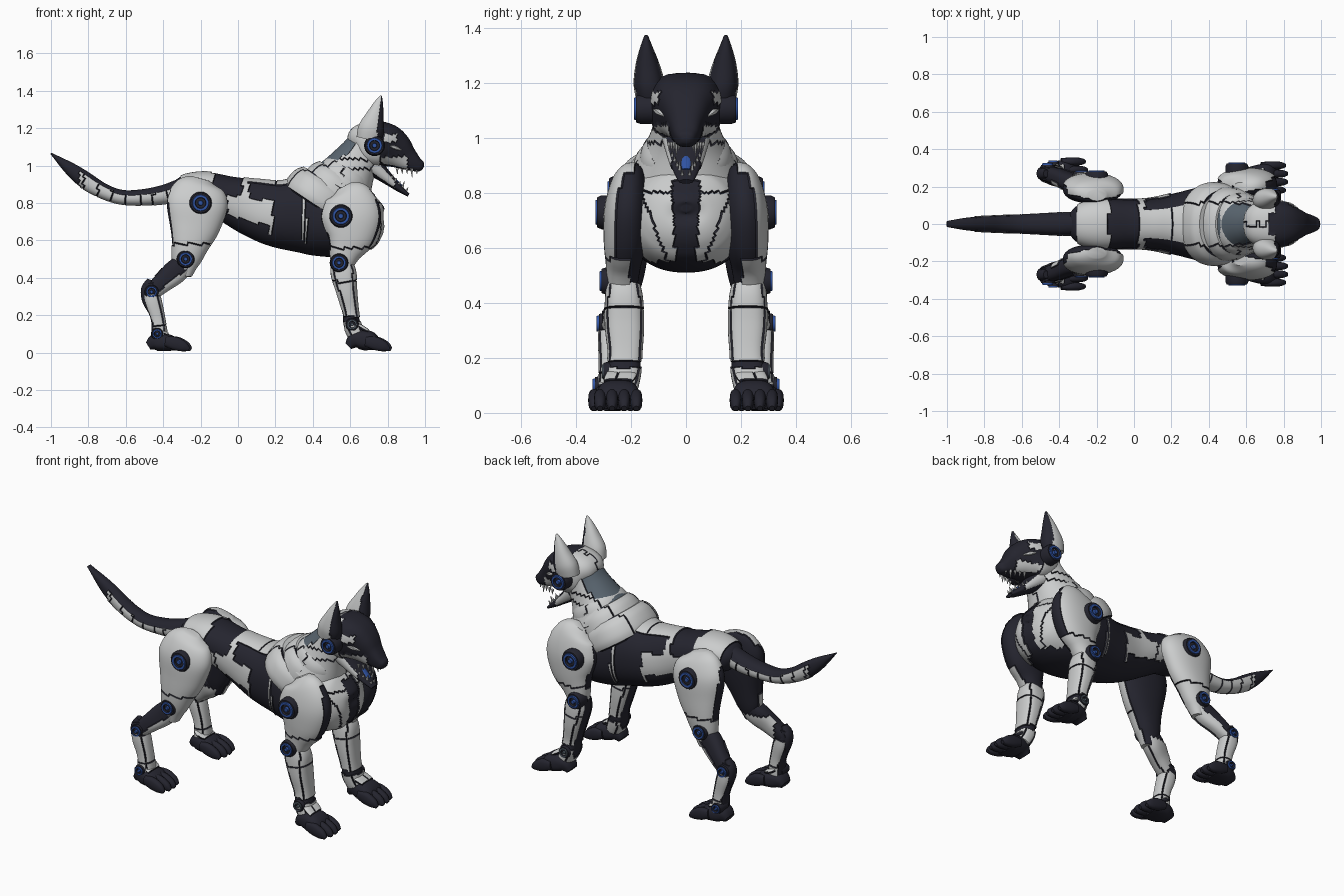
import bpy, bmesh, math
from mathutils import Vector

if "Cube" in bpy.data.objects:
    bpy.data.objects.remove(bpy.data.objects["Cube"])

WHITE, DARK, GREY, BLUE = range(4)
MATS = []
for label, rgb in (("armour white", (.60, .61, .61)), ("near black", (.018, .018, .028)),
                   ("slate grey", (.10, .13, .16)), ("joint blue", (.03, .09, .38))):
    m = bpy.data.materials.new(label)
    m.use_nodes = True
    m.diffuse_color = (*rgb, 1)
    m.node_tree.nodes["Principled BSDF"].inputs["Base Color"].default_value = (*rgb, 1)
    MATS.append(m)


def finish(name, bm, mirror):
    mesh = bpy.data.meshes.new(name)
    bm.to_mesh(mesh)
    bm.free()
    for m in MATS:
        mesh.materials.append(m)
    ob = bpy.data.objects.new(name, mesh)
    bpy.context.collection.objects.link(ob)
    bpy.ops.object.select_all(action='DESELECT')
    ob.select_set(True)
    bpy.context.view_layer.objects.active = ob
    bpy.ops.object.shade_smooth_by_angle(angle=math.radians(35))
    if mirror:
        ob.modifiers.new("mirror", 'MIRROR').use_axis = (False, True, False)


def resample(stations, steps):
    """Smooth curve through the stations (x, y, z, in-plane radius, y radius)."""
    pts = [stations[0], *stations, stations[-1]]
    out = []
    for i in range(1, len(pts) - 2):
        p0, p1, p2, p3 = pts[i - 1:i + 3]
        for s in range(steps):
            t = s / steps
            out.append([.5 * (2 * b + (c - a) * t + (2 * a - 5 * b + 4 * c - d) * t * t
                              + (3 * b - a - 3 * c + d) * t ** 3)
                        for a, b, c, d in zip(p0, p1, p2, p3)])
    return out + [list(stations[-1])]


def loft(name, stations, rule=WHITE, mirror=False, steps=6, segs=36, power=.9, raise_by=.006):
    """Skin ellipses along a path; rule gives (colour, panel) and white panels are raised."""
    path = resample(stations, steps)
    bm = bmesh.new()
    rings = []
    for i, (x, y, z, a, b) in enumerate(path):
        p, q = path[max(i - 1, 0)], path[min(i + 1, len(path) - 1)]
        t = Vector((q[0] - p[0], 0, q[2] - p[2])).normalized()
        up = Vector((-t.z, 0, t.x))
        ring = []
        for k in range(segs):
            ang = math.tau * (k + .5) / segs
            c, s = math.cos(ang), math.sin(ang)
            c, s = (math.copysign(abs(v) ** power, v) for v in (c, s))
            ring.append(bm.verts.new(Vector((x, y, z)) + up * a * c + Vector((0, b * s, 0))))
        rings.append(ring)
    for r, n in zip(rings, rings[1:]):
        for k in range(segs):
            j = (k + 1) % segs
            bm.faces.new((r[k], r[j], n[j], n[k]))
    bm.faces.new(rings[0])
    bm.faces.new(rings[-1])
    bmesh.ops.recalc_face_normals(bm, faces=bm.faces)
    groups = {}
    for f in bm.faces:
        col, panel = rule(f.calc_center_median(), f.normal) if callable(rule) else (rule, 0)
        f.material_index = col
        if col == WHITE:
            groups.setdefault(panel, []).append(f)
    if callable(rule):
        for faces in groups.values():
            rim = bmesh.ops.inset_region(bm, faces=faces, thickness=.004, depth=raise_by,
                                         use_even_offset=False)
            for f in rim["faces"]:
                f.material_index = DARK
    finish(name, bm, mirror)


def disc(name, x, z, y0, y1, r, hub=BLUE):
    """Round joint cover facing sideways, with a coloured ring and hub."""
    d = y1 - y0
    profile = [(r, y0, DARK), (r, y1 - .35 * d, DARK), (.88 * r, y1 - .1 * d, DARK),
               (.74 * r, y1 - .1 * d, hub), (.7 * r, y1, hub), (.5 * r, y1, DARK),
               (.46 * r, y1 - .2 * d, DARK), (.24 * r, y1 - .2 * d, hub), (.2 * r, y1, hub),
               (.05 * r, y1, hub)]
    bm = bmesh.new()
    n = 28
    rings = [[bm.verts.new((x + q * math.cos(math.tau * k / n), y, z + q * math.sin(math.tau * k / n)))
              for k in range(n)] for q, y, _ in profile]
    for i in range(len(rings) - 1):
        for k in range(n):
            j = (k + 1) % n
            bm.faces.new((rings[i][k], rings[i][j], rings[i + 1][j],
                          rings[i + 1][k])).material_index = profile[i][2]
    bm.faces.new(rings[0]).material_index = DARK
    bm.faces.new(rings[-1]).material_index = hub
    bmesh.ops.recalc_face_normals(bm, faces=bm.faces)
    finish(name, bm, True)


# Torso: dark belly, saddle and flank patches, split chest plates
def torso_rule(c, n):
    if n.z < (-.85 if c.x > .58 else -.62) or (c.x < .17 and c.z < .69 + max(0, .1 - c.x) * .3):
        return DARK, 0
    if -.13 < c.x < .02 and c.z > .84 or c.x < -.27 and n.x < -.5:
        return DARK, 0
    if .19 < c.x < .34 and c.z < .86 or .37 < c.x < .62 and c.z < .84:
        return DARK, 0
    if .06 < c.x < .3 and .25 < n.z < .8 and c.z > .82 and abs(c.y) > .07:
        return DARK, 0
    if c.x > .62 and abs(c.y) < .03 + .06 * (c.z - .5) and c.z < .84:
        return DARK, 0
    chest = c.x > .6
    return WHITE, (c.x > -.06, c.x > .2, c.x > .36, chest, chest and c.y > 0, chest and c.z > .8,
                   chest and abs(c.y) > .04 + .12 * (c.z - .5) / .3)


loft("torso", [(-.35, 0, .85, .03, .04), (-.30, 0, .86, .08, .10), (-.18, 0, .865, .10, .13),
               (-.05, 0, .82, .125, .13), (.08, 0, .775, .155, .135), (.22, 0, .74, .18, .165),
               (.38, 0, .735, .21, .205), (.52, 0, .715, .205, .225), (.64, 0, .72, .19, .205),
               (.72, 0, .735, .145, .16), (.765, 0, .745, .07, .09), (.775, 0, .745, .012, .015)],
     torso_rule, steps=8, segs=60)

# Neck core and overlapping collar plates
loft("neck", [(.54, 0, .88, .18, .19), (.60, 0, .98, .135, .135), (.65, 0, 1.06, .11, .11),
              (.69, 0, 1.14, .088, .1)],
     lambda c, n: (GREY, 0) if n.x < -.25 else (WHITE, (c.z > .98, c.z > 1.03, c.y > 0)))
collar = lambda c, n: (WHITE, (c.y > .11, c.y < -.11, c.x > .56))
for i, (x, z, r) in enumerate(((.43, .82, .195), (.50, .86, .172), (.55, .9, .148))):
    loft(f"collar_plate_{i + 1}", [(x - .02, 0, z - .03, r * .97, r * 1.08), (x, 0, z, r, r * 1.12),
                                   (x + .035, 0, z + .05, r * .95, r * 1.05),
                                   (x + .055, 0, z + .08, r * .83, r * .9)], collar, steps=4, segs=44)


# Head with dark mask and pale cheeks
def head_rule(c, n):
    if c.x < .76:
        return (DARK if n.z > .3 and abs(c.y) < .05 and c.x > .72 else WHITE), c.y > 0
    if c.x < .91 and abs(n.y) > .45 and c.z < 1.05:
        return WHITE, 2 + (c.y > 0)
    if .78 < c.x < .85 and abs(n.y) > .4 and 1.12 < c.z < 1.17:
        return WHITE, 4 + (c.y > 0)
    return DARK, 0


loft("head", [(.61, 0, 1.10, .05, .06), (.65, 0, 1.115, .1, .11), (.73, 0, 1.115, .122, .13),
              (.79, 0, 1.108, .118, .122), (.845, 0, 1.08, .1, .092), (.9, 0, 1.04, .068, .063),
              (.95, 0, 1.008, .042, .046), (.98, 0, .995, .028, .032), (.992, 0, .99, .01, .014)],
     head_rule, segs=48, power=.75, raise_by=.003)
loft("eye", [(.815, .114, 1.103, .004, .006), (.843, .101, 1.095, .01, .01),
             (.875, .082, 1.082, .003, .006)], WHITE, True, segs=10)
loft("lower_jaw", [(.72, 0, 1.0, .055, .085), (.80, 0, .93, .033, .064), (.86, 0, .88, .02, .046),
                   (.912, 0, .842, .009, .026)],
     lambda c, n: (WHITE, c.y > 0) if abs(n.y) > .6 and c.x < .84 else (DARK, 0), raise_by=.003)
loft("tongue", [(.80, 0, .955, .01, .016), (.84, 0, .917, .012, .022), (.88, 0, .885, .006, .014)],
     BLUE, segs=14)
for i in range(5):
    x, y = .85 + .026 * i, .062 - .009 * i
    h = .035 if i == 3 else .016
    loft(f"upper_tooth_{i + 1}", [(x, y, .985, .009, .007), (x + .003, y, .97 - h, .001, .001)],
         WHITE, True, steps=1, segs=6)
    x, z = .82 + .02 * i, .935 - .017 * i
    loft(f"lower_tooth_{i + 1}", [(x, y - .012, z, .008, .006), (x + .01, y - .012, z + h, .001, .001)],
         WHITE, True, steps=1, segs=6)

# Ears, pale outside and dark inside
loft("ear", [(.70, .128, 1.14, .065, .05), (.715, .134, 1.2, .068, .054), (.735, .14, 1.27, .045, .04),
             (.753, .144, 1.33, .024, .02), (.766, .145, 1.372, .004, .004)],
     lambda c, n: (DARK, 0) if n.x > .35 else (WHITE, 0), True, raise_by=.003)
disc("ear_disc", .73, 1.107, .115, .19, .056)


# Tail of overlapping segments with a dark spine and tip
def tail_rule(c, n):
    if c.x < -.85 or n.z > .42 + .25 * n.x:
        return DARK, 0
    return WHITE, math.floor(c.x / .075)


loft("tail", [(-.26, 0, .89, .06, .055), (-.38, 0, .85, .052, .06), (-.5, 0, .832, .043, .054),
              (-.62, 0, .832, .038, .048), (-.72, 0, .865, .04, .045), (-.82, 0, .925, .045, .04),
              (-.9, 0, .985, .034, .033), (-1, 0, 1.065, .004, .016)], tail_rule, segs=28, raise_by=.004)


# Legs: pale outer armour over dark inner faces
def armour(split, front, back):
    return lambda c, n: ((DARK, 0) if n.y < -.35 or c.z > split and not back < n.x < front
                         else (WHITE, c.z > split))


loft("shoulder", [(.57, .19, .885, .04, .03), (.59, .205, .84, .12, .06), (.605, .214, .74, .16, .078),
                  (.60, .218, .63, .135, .076), (.57, .225, .53, .08, .06), (.55, .23, .44, .045, .05)],
     armour(.56, .72, -.85), True)
loft("thigh", [(-.2, .15, .925, .05, .03), (-.21, .17, .885, .125, .058), (-.22, .186, .8, .16, .076),
               (-.235, .195, .68, .135, .074), (-.26, .205, .57, .095, .066), (-.28, .21, .48, .068, .053),
               (-.28, .215, .41, .03, .035)], armour(.58, 2, -.82), True)
loft("forearm", [(.54, .23, .52, .04, .04), (.56, .226, .43, .066, .062), (.58, .224, .32, .053, .066),
                 (.60, .222, .22, .042, .058), (.61, .228, .15, .045, .06), (.635, .235, .09, .04, .055)],
     lambda c, n: (DARK, 0) if n.x < -.9 or c.z > .47 or .165 < c.z < .19
     else (WHITE, (c.z > .38, c.z > .18, n.x > .6, n.x < -.5)), True, power=.75)
loft("shank", [(-.25, .21, .51, .045, .045), (-.33, .222, .44, .062, .05), (-.40, .25, .38, .052, .046),
               (-.47, .27, .32, .04, .042)],
     lambda c, n: (WHITE, n.y < -.3) if c.z < .45 and (n.x > .3 or n.y < -.3) and c.x > -.44
     else (DARK, 0), True, power=.8)
loft("heel", [(-.47, .27, .39, .015, .02), (-.49, .27, .34, .028, .034), (-.492, .27, .28, .022, .03),
              (-.475, .27, .22, .008, .015)], DARK, True, segs=20)
loft("hind_cannon", [(-.475, .27, .37, .03, .035), (-.458, .27, .28, .043, .045),
                     (-.43, .27, .18, .036, .042), (-.42, .27, .08, .042, .048)],
     lambda c, n: (DARK, 0) if n.x < -.8 or c.z > .31 else (WHITE, (c.z > .15, n.x > .6)), True, power=.75)

# Paws with a top plate and four toes each
for label, x0, y0, zs in (("front", .58, .247, 1.2), ("hind", -.49, .268, 1)):
    loft(f"{label}_paw", [(x0 + .01, y0, .035, .022, .04), (x0 + .05, y0, .055 * zs, .046, .062),
                          (x0 + .12, y0, .052 * zs, .045 * zs, .076), (x0 + .17, y0, .035, .026, .072)],
         DARK, True, power=.75)
    loft(f"{label}_paw_plate", [(x0 + .05, y0 - .01, .125 * zs, .01, .045), (x0 + .08, y0 - .01, .11 * zs, .013, .055),
                                (x0 + .115, y0, .094 * zs, .009, .05)],
         lambda c, n: (WHITE, c.y > y0) if n.z > 0 else (DARK, 0), True, power=.7, raise_by=.003)
    for i in range(4):
        y = y0 + .044 * (i - 1.5)
        x = x0 + (.012 if i in (1, 2) else 0)
        loft(f"{label}_toe_{i + 1}", [(x + .10, y, .06, .025, .018), (x + .15, y, .05, .036, .022),
                                      (x + .20, y, .032, .028, .02), (x + .227, y, .016, .01, .01)],
             DARK, True, segs=14, steps=4, power=.8)

# Joint covers
for label, x, z, y0, y1, r, hub in (
        ("shoulder", .55, .73, .265, .33, .062, BLUE), ("hip", -.2, .80, .24, .285, .06, BLUE),
        ("elbow", .54, .48, .24, .315, .05, BLUE), ("knee", -.28, .50, .23, .285, .048, BLUE),
        ("hock", -.462, .325, .235, .325, .04, BLUE), ("ankle", -.432, .10, .26, .34, .034, BLUE),
        ("wrist", .61, .15, .25, .305, .036, GREY)):
    disc(f"{label}_disc", x, z, y0, y1, r, hub)
